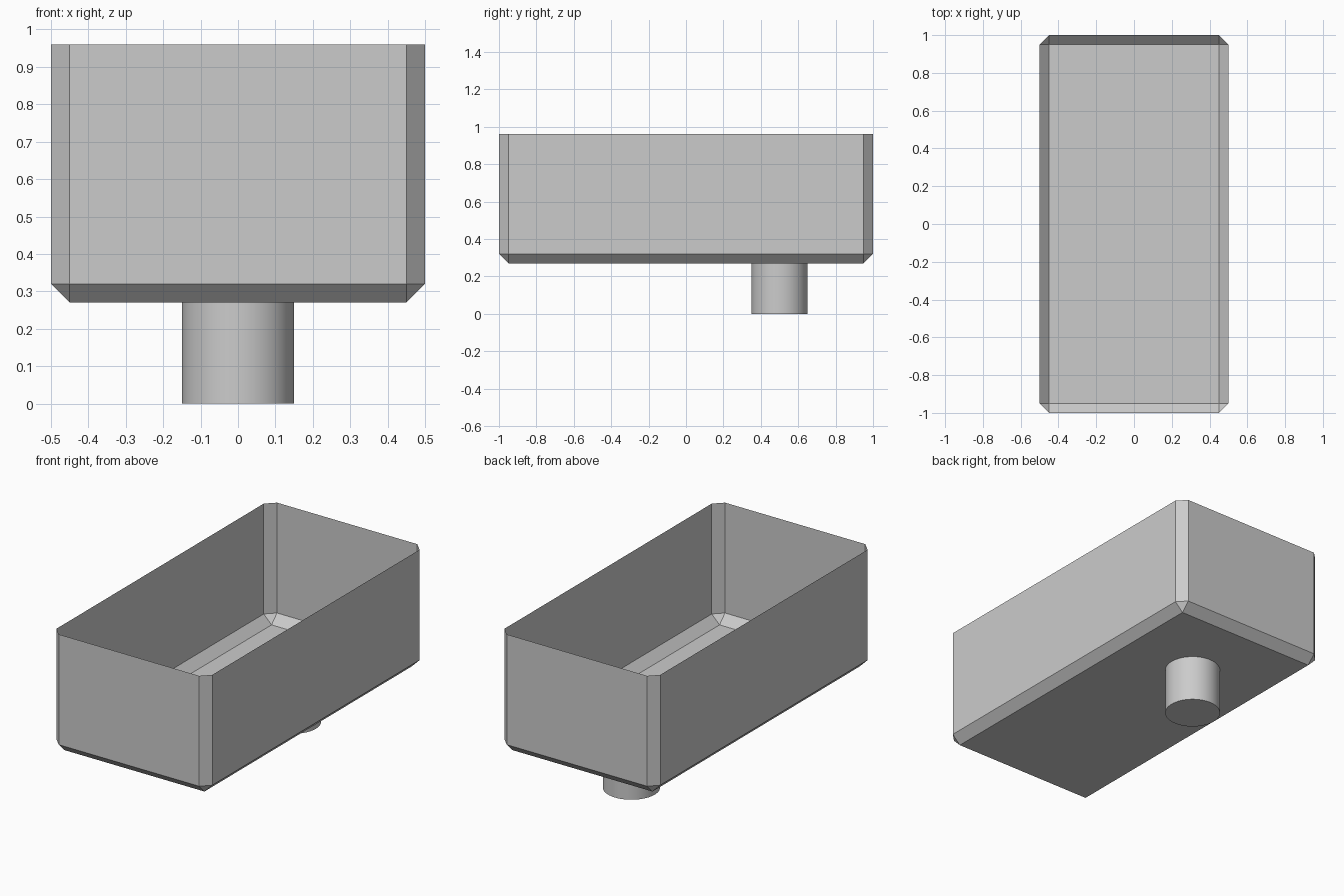
import bpy
import bmesh

cube = bpy.data.objects.get("Cube")
if cube:
    bpy.data.objects.remove(cube, do_unlink=True)

FLOOR, RIM = 0.27, 0.96

grey = bpy.data.materials.new("light_grey")
grey.use_nodes = True
grey.diffuse_color = (0.6, 0.6, 0.6, 1)
grey.node_tree.nodes["Principled BSDF"].inputs["Base Color"].default_value = (0.6, 0.6, 0.6, 1)

# Open basin: chamfered thin-walled box without a lid
bm = bmesh.new()
bmesh.ops.create_cube(bm, size=1)
bmesh.ops.scale(bm, vec=(1, 2, RIM - FLOOR), verts=bm.verts)
bmesh.ops.translate(bm, vec=(0, 0, (RIM + FLOOR) / 2), verts=bm.verts)
edges = [e for e in bm.edges if min(v.co.z for v in e.verts) < RIM - 0.01]
bmesh.ops.bevel(bm, geom=edges, offset=0.05, segments=1, affect='EDGES')
bm.normal_update()
lid = [f for f in bm.faces if f.normal.z > 0.9]
bmesh.ops.delete(bm, geom=lid, context='FACES')
mesh = bpy.data.meshes.new("basin")
bm.to_mesh(mesh)
bm.free()
basin = bpy.data.objects.new("basin", mesh)
bpy.context.collection.objects.link(basin)
mesh.materials.append(grey)

# Drain pipe under the rear of the floor, its cap just showing inside
height = FLOOR + 0.003
bpy.ops.mesh.primitive_cylinder_add(vertices=64, radius=0.15, depth=height,
                                    location=(0, 0.5, height / 2))
pipe = bpy.context.object
pipe.name = "drain_pipe"
pipe.data.materials.append(grey)
bpy.ops.object.shade_smooth_by_angle()
